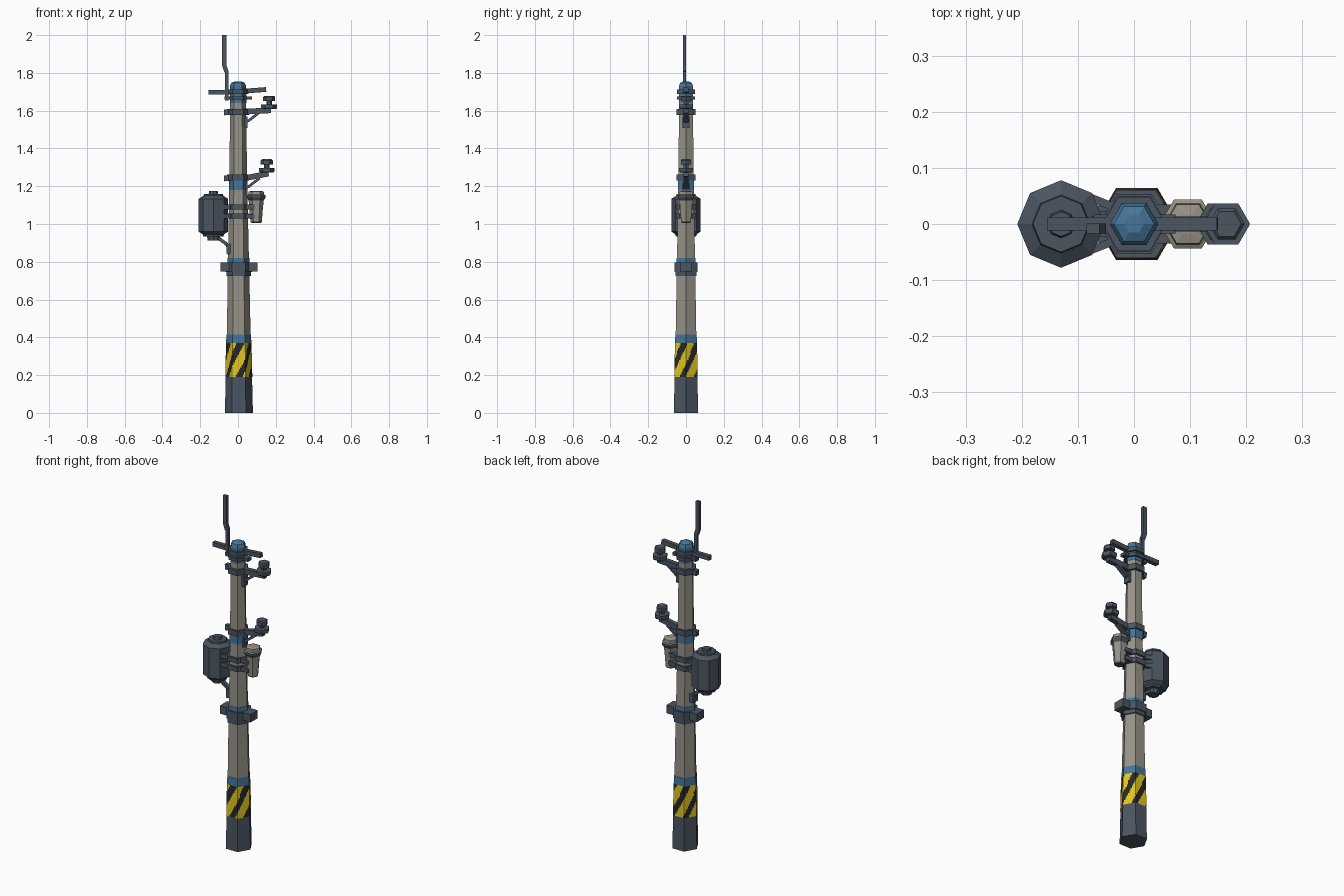
import bpy, bmesh, math
from mathutils import Vector

if "Cube" in bpy.data.objects:
    bpy.data.objects.remove(bpy.data.objects["Cube"])


def material(name, rgb):
    m = bpy.data.materials.new(name)
    m.diffuse_color = (*rgb, 1)
    m.use_nodes = True
    m.node_tree.nodes["Principled BSDF"].inputs["Base Color"].default_value = m.diffuse_color
    return m


SLATE = material("slate_metal", (0.07, 0.09, 0.12))
BEIGE = material("beige_grey", (0.31, 0.29, 0.245))
BLUE = material("band_blue", (0.06, 0.18, 0.32))
YELLOW = material("warning_yellow", (0.74, 0.56, 0.012))
BLACK = material("warning_black", (0.018, 0.02, 0.024))


def finish(bm, name, mats):
    bmesh.ops.recalc_face_normals(bm, faces=bm.faces)
    me = bpy.data.meshes.new(name)
    bm.to_mesh(me)
    bm.free()
    for m in mats:
        me.materials.append(m)
    ob = bpy.data.objects.new(name, me)
    bpy.context.collection.objects.link(ob)
    return ob


def lathe(name, profile, sides, x, mats, cx=None, pick=None):
    """Stack of polygon rings (radius, z); pick(i) gives the material of segment i."""
    bm = bmesh.new()
    rings = []
    for r, z in profile:
        ox = x if cx is None else cx(z)
        rings.append([bm.verts.new((ox + r * math.cos(2 * math.pi * k / sides),
                                    r * math.sin(2 * math.pi * k / sides), z)) for k in range(sides)])
    for i in range(len(rings) - 1):
        for k in range(sides):
            n = (k + 1) % sides
            f = bm.faces.new((rings[i][k], rings[i][n], rings[i + 1][n], rings[i + 1][k]))
            f.material_index = pick(i) if pick else 0
    bm.faces.new(rings[0][::-1]).material_index = pick(0) if pick else 0
    bm.faces.new(rings[-1]).material_index = pick(len(rings) - 2) if pick else 0
    return finish(bm, name, mats)


def sweep(name, points, wy, h, mat=SLATE):
    """Rectangular bar (wy wide in y) following a path; section mitred at bends."""
    pts = [Vector(p) for p in points]
    bm = bmesh.new()
    rings = []
    for i, p in enumerate(pts):
        d = (pts[min(i + 1, len(pts) - 1)] - pts[max(i - 1, 0)]).normalized()
        side = Vector((-d.y, d.x, 0)).normalized() if abs(d.y) > 0.3 else Vector((0, 1, 0))
        up = d.cross(side).normalized()
        rings.append([bm.verts.new(p + side * a * wy / 2 + up * b * h / 2)
                      for a, b in ((-1, -1), (1, -1), (1, 1), (-1, 1))])
    for a, b in zip(rings, rings[1:]):
        for k in range(4):
            bm.faces.new((a[k], a[(k + 1) % 4], b[(k + 1) % 4], b[k]))
    bm.faces.new(rings[0])
    bm.faces.new(rings[-1])
    return finish(bm, name, [mat])


def collar(name, r, z0, z1, x=0.0):
    return lathe(name, [(r, z0), (r, z1)], 6, x, [SLATE])


def lean(z):
    return 0.005 * (1 - z / 1.755)


# Main pole: six-sided, tapering, coloured in bands by height
profile = [(.074, 0), (.070, .19), (.066, .37), (.067, .37), (.065, .415), (.063, .415),
           (.056, .79), (.058, .79), (.057, .82), (.055, .82), (.048, 1.18), (.050, 1.18),
           (.049, 1.25), (.047, 1.25), (.042, 1.64), (.044, 1.64), (.043, 1.73), (.036, 1.747), (.018, 1.755)]
bands = [0, 0, 2, 2, 2, 1, 2, 2, 2, 1, 2, 2, 2, 1, 2, 2, 2, 2]
lathe("pole", profile, 6, 0, [SLATE, BEIGE, BLUE], lean, lambda i: bands[i])

# Hazard band: fine grid shell around the pole, diagonal stripes by rule
bm = bmesh.new()
cols, rows = 10, 14
grid = []
for j in range(rows + 1):
    z = .19 + .18 * j / rows
    r = .0715 - .004 * j / rows
    row = []
    for k in range(6 * cols):
        a, t = divmod(k, cols)
        p, q = [Vector((math.cos(math.pi / 3 * n), math.sin(math.pi / 3 * n), 0)) * r for n in (a, a + 1)]
        v = p.lerp(q, t / cols)
        row.append(bm.verts.new((v.x + lean(z), v.y, z)))
    grid.append(row)
for j in range(rows):
    for k in range(6 * cols):
        n = (k + 1) % (6 * cols)
        f = bm.faces.new((grid[j][k], grid[j][n], grid[j + 1][n], grid[j + 1][k]))
        f.material_index = int((k - 0.95 * j) % 12 >= 6.5)
finish(bm, "hazard_band", [YELLOW, BLACK])

# Lower clamp with square ears
collar("lower_clamp", .070, .747, .795, .004)
sweep("lower_clamp_ears", [(-.092, 0, .772), (.102, 0, .772)], .066, .046)
collar("lower_clamp_lip", .064, .725, .747, .004)

# Two insulator brackets, arm + collar + brace + insulator
for label, z, x, rise in (("lower", 1.245, .152, .022), ("upper", 1.594, .165, .008)):
    collar(label + "_bracket_collar", .058, z - .016, z + .016)
    sweep(label + "_bracket_arm", [(-.074, 0, z - .004), (-.03, 0, z), (.06, 0, z + .002),
                                   (x + .01, 0, z + rise)], .026, .030)
    sweep(label + "_bracket_brace", [(.040, 0, z - .052), (.055, 0, z - .048), (.115, 0, z - .002)], .024, .014)
    sweep(label + "_brace_foot", [(.042, 0, z - .085), (.042, 0, z - .025)], .036, .016)
    b = z + rise + .006
    lathe(label + "_insulator", [(.036, b), (.042, b + .008), (.042, b + .024), (.014, b + .024), (.014, b + .043),
                                 (.032, b + .043), (.032, b + .064), (.026, b + .070)], 6, x, [SLATE])

# Top crossarm, its collar and the antenna
sweep("crossarm", [(-.155, 0, 1.698), (-.03, 0, 1.698), (.04, 0, 1.704), (.149, 0, 1.712)], .024, .025)
collar("crossarm_collar", .056, 1.688, 1.712)
collar("antenna_collar", .056, 1.658, 1.676)
sweep("antenna_collar_tabs", [(-.072, 0, 1.667), (.074, 0, 1.667)], .034, .018)
sweep("antenna", [(-.060, -.008, 1.655), (-.060, -.008, 1.80), (-.0615, -.008, 1.815)], .016, .018)
sweep("antenna_tip", [(-.061, -.008, 1.805), (-.073, -.008, 1.84), (-.073, -.008, 2.0)], .017, .023)

# Transformer can on the left, with drain pipe
lathe("transformer", [(.030, .912), (.034, .935), (.054, .935), (.056, .945), (.078, .96), (.078, 1.133),
                      (.052, 1.150), (.050, 1.160), (.025, 1.160), (.022, 1.175)], 8, -.130, [SLATE])
sweep("transformer_pipe", [(-.108, 0, .945), (-.100, 0, .922), (-.062, 0, .895), (-.050, 0, .875),
                           (-.046, 0, .84)], .022, .018)
sweep("pipe_foot", [(-.050, 0, .845), (-.050, 0, .895)], .044, .022)

# Fuse canister on the right: beige taper with dark rims
can = [(.024, 1.005), (.030, 1.012), (.036, 1.085), (.040, 1.125), (.040, 1.125), (.050, 1.140),
       (.050, 1.152), (.042, 1.156), (.040, 1.172), (.020, 1.176)]
lathe("canister", can, 6, .096, [SLATE, BEIGE], None, lambda i: int(i not in (0, 4, 5)))

# Twin mounting straps holding transformer and canister
for label, z in (("lower", 1.042), ("upper", 1.090)):
    collar(label + "_strap", .062, z - .014, z + .014)
    sweep(label + "_strap_right_arm", [(.03, 0, z), (.088, 0, z)], .070, .024)
    for s in (-1, 1):
        sweep(label + "_strap_left_arm", [(-.035, s * .030, z), (-.085, s * .050, z)], .014, .024)
